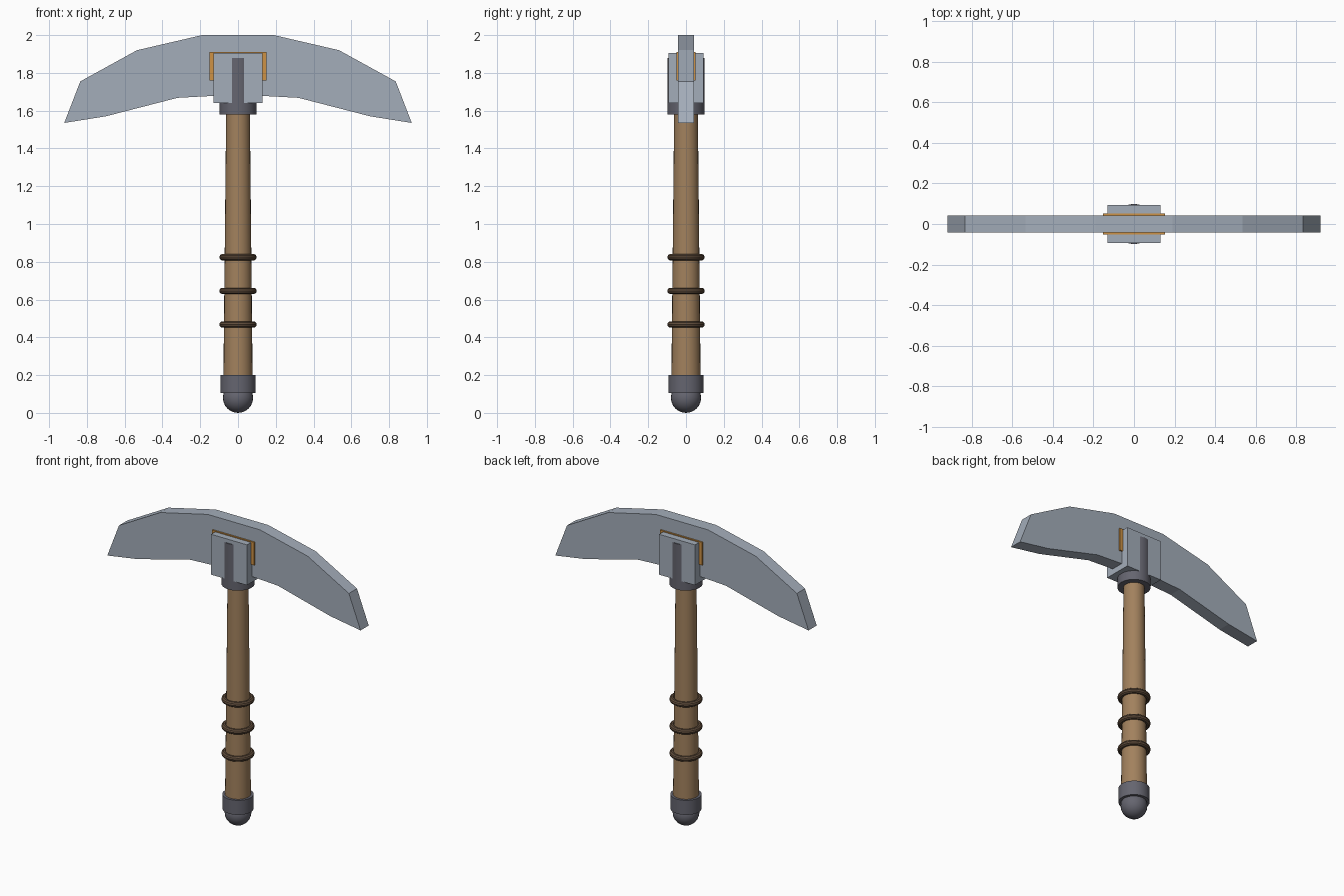
import bpy
import bmesh
import math

cube = bpy.data.objects.get("Cube")
if cube:
    bpy.data.objects.remove(cube, do_unlink=True)


def material(name, rgb):
    m = bpy.data.materials.new(name)
    m.use_nodes = True
    m.diffuse_color = (*rgb, 1)
    m.node_tree.nodes["Principled BSDF"].inputs["Base Color"].default_value = (*rgb, 1)
    return m


steel = material("steel", (0.37, 0.42, 0.49))
dark_iron = material("dark iron", (0.13, 0.13, 0.16))
wood = material("wood", (0.36, 0.22, 0.11))
leather = material("leather", (0.12, 0.075, 0.045))
brass = material("brass", (0.62, 0.29, 0.06))


def finish(name, mat, smooth=False):
    ob = bpy.context.object
    ob.name = ob.data.name = name
    ob.data.materials.append(mat)
    if smooth:
        bpy.ops.object.shade_smooth_by_angle(angle=math.radians(30))
    return ob


def box(name, mat, half_x, half_y, z0, z1):
    bpy.ops.mesh.primitive_cube_add(size=2, location=(0, 0, (z0 + z1) / 2))
    bpy.context.object.scale = (half_x, half_y, (z1 - z0) / 2)
    bpy.ops.object.transform_apply(location=False, rotation=False, scale=True)
    finish(name, mat)


def rod(name, mat, r0, r1, z0, z1, sides=24):
    bpy.ops.mesh.primitive_cone_add(vertices=sides, radius1=r0, radius2=r1,
                                    depth=z1 - z0, location=(0, 0, (z0 + z1) / 2))
    finish(name, mat, True)


# Wooden shaft with iron pommel and socket
rod("handle", wood, 0.078, 0.062, 0.12, 1.66)
rod("pommel_collar", dark_iron, 0.093, 0.093, 0.105, 0.2)
bpy.ops.mesh.primitive_uv_sphere_add(segments=24, ring_count=12, radius=0.08,
                                     location=(0, 0, 0.08))
finish("pommel_ball", dark_iron, True)
rod("head_socket", dark_iron, 0.099, 0.099, 1.58, 1.88)

# Grip rings
for i in range(3):
    bpy.ops.mesh.primitive_torus_add(major_radius=0.082, minor_radius=0.017,
                                     major_segments=32, minor_segments=10,
                                     location=(0, 0, 0.468 + 0.178 * i))
    finish(f"grip_ring_{i + 1}", leather, True)

# Curved pick head: mirrored half outline, extruded through its thickness
top = [(0.19, 2.0), (0.535, 1.92), (0.835, 1.755), (0.92, 1.535)]
bottom = [(0.70, 1.57), (0.32, 1.668)]
half = top + bottom
outline = half + [(0, 1.685)] + [(-x, z) for x, z in reversed(half)]
bm = bmesh.new()
face = bm.faces.new([bm.verts.new((x, -0.042, z)) for x, z in outline])
ext = bmesh.ops.extrude_face_region(bm, geom=[face])
bmesh.ops.translate(bm, vec=(0, 0.084, 0),
                    verts=[v for v in ext["geom"] if isinstance(v, bmesh.types.BMVert)])
bmesh.ops.recalc_face_normals(bm, faces=bm.faces)
mesh = bpy.data.meshes.new("pick_head")
bm.to_mesh(mesh)
bm.free()
head = bpy.data.objects.new("pick_head", mesh)
bpy.context.collection.objects.link(head)
mesh.materials.append(steel)

# Block clamping the head, and brass band beneath it
box("head_block", steel, 0.13, 0.093, 1.64, 1.905)
box("brass_band", brass, 0.152, 0.051, 1.76, 1.911)
